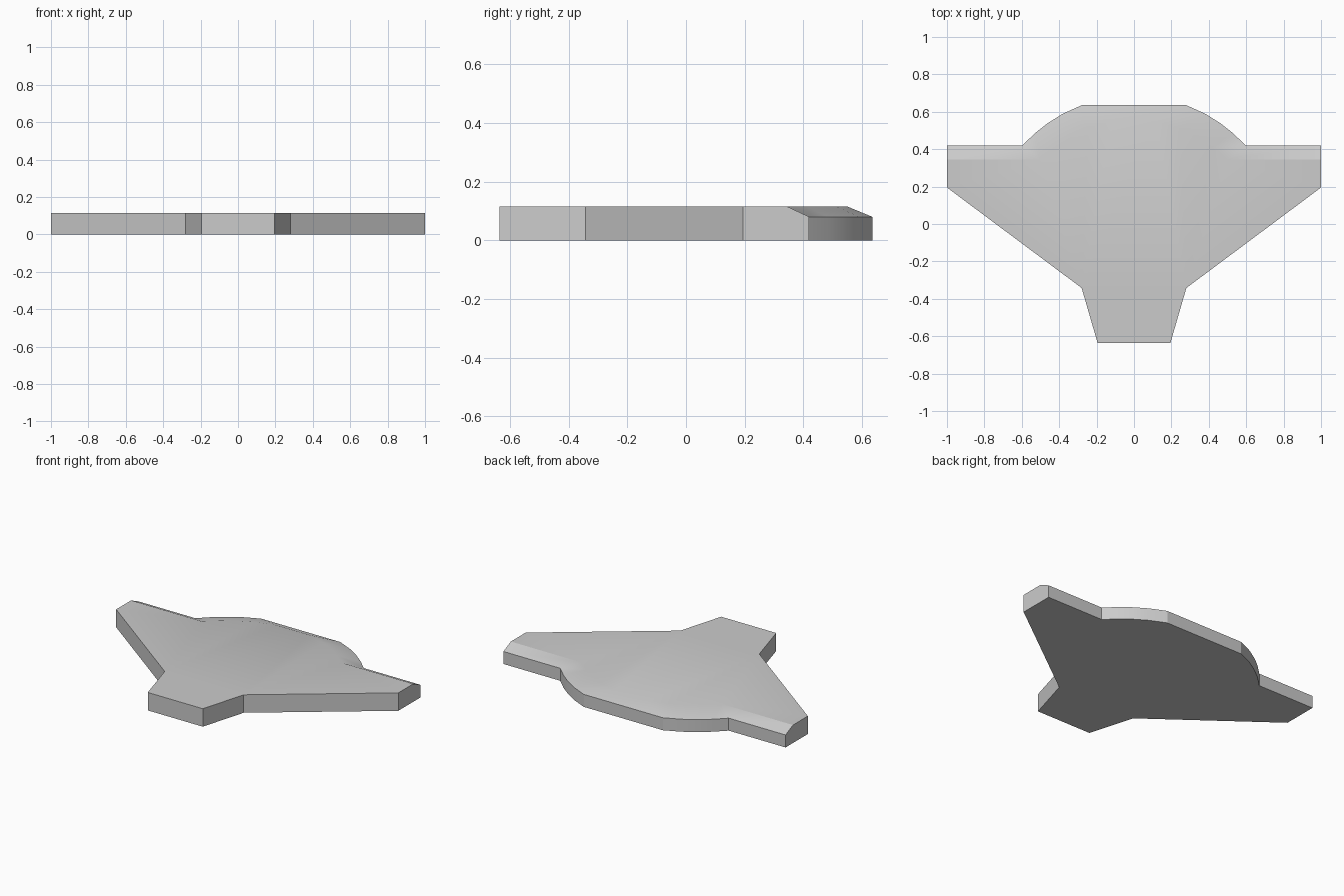
import bpy, bmesh, math

if "Cube" in bpy.data.objects:
    bpy.data.objects.remove(bpy.data.objects["Cube"])

H, RIM = 0.115, 0.08  # full thickness, height at the lowered back rim

# right half outlines, ordered front to back
front = [(0.195, -0.635), (0.28, -0.342), (1.0, 0.195)]
rim_outer = [(1.0, 0.42), (0.597, 0.42), (0.53, 0.485), (0.46, 0.54), (0.38, 0.59), (0.28, 0.635)]
rim_inner = [(1.0, 0.345), (0.50, 0.345), (0.42, 0.41), (0.34, 0.465), (0.245, 0.512), (0.12, 0.55)]


def mirrored(pts):
    return pts + [(-x, y) for x, y in reversed(pts)]


bm = bmesh.new()


def ring(pts, z):
    return [bm.verts.new((x, y, z)) for x, y in pts]


nf, nr = len(front), len(rim_outer)
bottom = ring(mirrored(front + rim_outer), 0)
f_top = ring(mirrored(front), H)
outer = ring(mirrored(rim_outer), RIM)
inner = ring(mirrored(rim_inner), H)

# flat underside and top
bm.faces.new(bottom[::-1])
bm.faces.new(f_top[:nf] + inner + f_top[nf:])

# side walls, with five-sided wing tips
upper = f_top[:nf] + outer + f_top[nf:]
n = len(bottom)
for i in range(n):
    j = (i + 1) % n
    wall = [bottom[i], bottom[j], upper[j]]
    if i == nf - 1:
        wall.append(inner[0])
    if j == n - nf:
        wall.append(inner[-1])
    bm.faces.new(wall + [upper[i]])

# sloped back rim
for i in range(2 * nr - 1):
    bm.faces.new((outer[i], outer[i + 1], inner[i + 1], inner[i]))

bmesh.ops.recalc_face_normals(bm, faces=bm.faces)
bmesh.ops.triangulate(bm, faces=[f for f in bm.faces if len(f.verts) > 5])
mesh = bpy.data.meshes.new("winged_plate")
bm.to_mesh(mesh)
bm.free()
plate = bpy.data.objects.new("winged_plate", mesh)
bpy.context.collection.objects.link(plate)

# smooth only the gently sloping curved shoulders
bpy.context.view_layer.objects.active = plate
plate.select_set(True)
bpy.ops.object.shade_smooth_by_angle(angle=math.radians(20))
